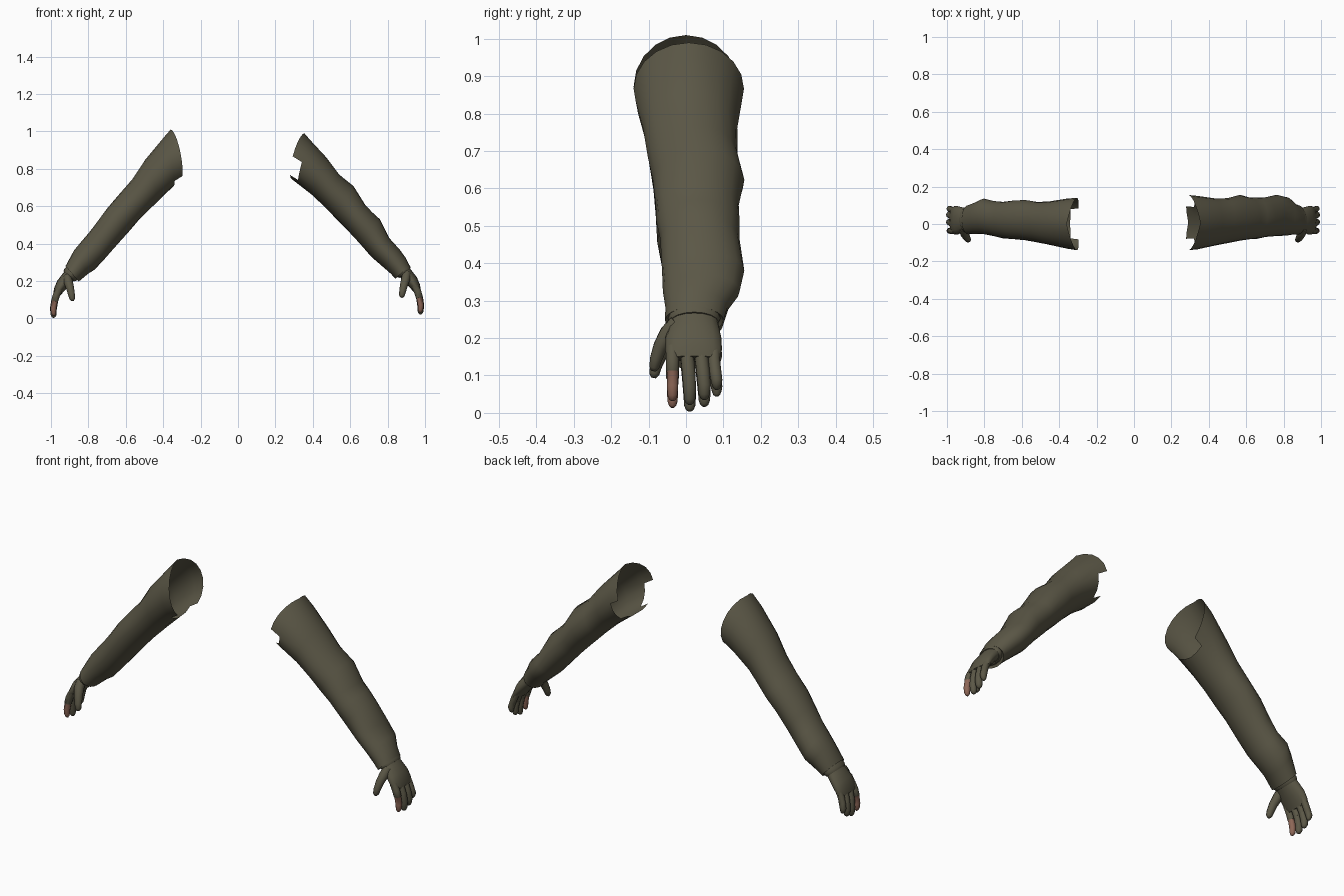
import bpy, bmesh, math
from mathutils import Vector

if "Cube" in bpy.data.objects:
    bpy.data.objects.remove(bpy.data.objects["Cube"])


def material(name, rgb):
    m = bpy.data.materials.new(name)
    m.diffuse_color = (*rgb, 1)
    m.use_nodes = True
    m.node_tree.nodes["Principled BSDF"].inputs["Base Color"].default_value = m.diffuse_color
    return m


OLIVE = material("olive cloth", (0.105, 0.096, 0.062))
SKIN = material("bare skin", (0.27, 0.135, 0.095))
SEG = 20
Y = Vector((0, 1, 0))


def loft(name, rings, caps=(True, True), skip=None, skin_below=None, angle=45):
    """Skin a list of closed rings; skip(ring, segment) leaves a gap."""
    bm = bmesh.new()
    vs = [[bm.verts.new(p) for p in r] for r in rings]
    n = len(rings[0])
    for i in range(len(vs) - 1):
        for j in range(n):
            if skip and skip(i, j):
                continue
            k = (j + 1) % n
            f = bm.faces.new((vs[i][j], vs[i][k], vs[i + 1][k], vs[i + 1][j]))
    if caps[0]:
        bm.faces.new(vs[0][::-1])
    if caps[1]:
        bm.faces.new(vs[-1])
    loose = [v for v in bm.verts if not v.link_faces]
    bmesh.ops.delete(bm, geom=loose, context='VERTS')
    bmesh.ops.recalc_face_normals(bm, faces=bm.faces)
    for f in bm.faces:
        f.smooth = True
        if skin_below and f.calc_center_median().z < skin_below:
            f.material_index = 1
    me = bpy.data.meshes.new(name)
    bm.to_mesh(me)
    bm.free()
    me.materials.append(OLIVE)
    me.materials.append(SKIN)
    ob = bpy.data.objects.new(name, me)
    bpy.context.collection.objects.link(ob)
    bpy.ops.object.select_all(action='DESELECT')
    ob.select_set(True)
    bpy.context.view_layer.objects.active = ob
    bpy.ops.object.shade_smooth_by_angle(angle=math.radians(angle))
    return ob


def sleeve(name, side, table, gap):
    """Each row: upper x, z, lower x, z, front y, back y."""
    rings = []
    for i, (ox, oz, lx, lz, y0, y1) in enumerate(table):
        top, low = Vector((ox, 0, oz)), Vector((lx, 0, lz))
        mid, half = (top + low) / 2, (top - low) / 2
        bow = (0.03, 0.012)[i] if i < 2 else 0
        ring = []
        for j in range(SEG):
            a = 2 * math.pi * j / SEG
            fold = 1 + 0.018 * math.sin(3 * a + 2.1 * i) * (2 < i < len(table) - 2)
            p = mid + half * math.cos(a) * fold
            p.y = (y0 + y1) / 2 + (y1 - y0) / 2 * math.sin(a) * fold
            p.x = (p.x - bow * abs(math.sin(a))) * side
            ring.append(p)
        rings.append(ring)

    def skip(i, j):
        return i == 0 and gap(math.cos(2 * math.pi * (j + 0.5) / SEG))
    loft(name, rings, caps=(False, True), skip=skip)


def tube(name, side, shift, path, n=10, skin_below=None):
    """Path rows: x, y, z, thickness radius, width radius."""
    pts = [Vector(r[:3]) for r in path]
    rings = []
    for i, p in enumerate(pts):
        t = (pts[min(i + 1, len(pts) - 1)] - pts[max(i - 1, 0)]).normalized()
        u = t.cross(Y).normalized()
        v = u.cross(t)
        ring = []
        for j in range(n):
            a = 2 * math.pi * j / n
            q = p + u * path[i][3] * math.cos(a) + v * path[i][4] * math.sin(a) + shift
            q.x *= side
            ring.append(q)
        rings.append(ring)
    loft(name, rings, skin_below=skin_below, angle=60)


# Sleeves with open shoulder ends
sleeve("sleeve_right", 1, [
    (.355, .99, .29, .743, -.14, .155),
    (.385, .955, .322, .718, -.135, .15),
    (.473, .86, .393, .663, -.115, .137),
    (.54, .77, .46, .60, -.10, .14),
    (.617, .706, .516, .54, -.09, .155),
    (.68, .61, .56, .50, -.082, .14),
    (.715, .57, .596, .46, -.078, .145),
    (.757, .53, .65, .40, -.07, .142),
    (.81, .43, .714, .33, -.065, .155),
    (.863, .37, .77, .28, -.06, .145),
    (.895, .325, .815, .24, -.056, .11),
    (.917, .283, .842, .212, -.056, .10),
    (.90, .28, .85, .235, -.04, .085),
], lambda c: -0.75 < c < -0.05)

sleeve("sleeve_left", -1, [
    (.36, 1.01, .31, .735, -.14, .14),
    (.395, .97, .342, .71, -.132, .136),
    (.495, .85, .42, .635, -.11, .12),
    (.564, .745, .473, .583, -.096, .12),
    (.63, .668, .53, .525, -.088, .127),
    (.70, .59, .58, .47, -.082, .125),
    (.75, .52, .65, .39, -.075, .12),
    (.794, .46, .71, .32, -.065, .122),
    (.84, .41, .767, .262, -.055, .135),
    (.876, .365, .80, .24, -.052, .12),
    (.922, .28, .852, .197, -.055, .10),
    (.905, .275, .86, .22, -.04, .085),
], lambda c: c < -0.85)

# Finger rows: name, base y, tip y, tip height
FINGERS = [("index", -.036, -.036, .032), ("middle", .004, .010, .022),
           ("ring", .042, .049, .035), ("little", .075, .082, .062)]

for label, side, shift in (("right", 1, Vector((0, 0, 0))),
                           ("left", -1, Vector((.01, 0, -.018)))):
    # Glove cuff, palm and thumb
    tube("glove_cuff_" + label, side, shift, [
        (.865, .022, .275, .043, .066), (.885, .022, .252, .046, .070),
        (.893, .022, .243, .040, .064)], 16)
    tube("glove_palm_" + label, side, shift, [
        (.875, .022, .265, .036, .060), (.903, .022, .232, .035, .066),
        (.930, .020, .200, .033, .075), (.950, .020, .168, .026, .076),
        (.960, .020, .145, .019, .070)], 16)
    tube("glove_thumb_" + label, side, shift, [
        (.902, -.022, .240, .022, .024), (.897, -.048, .212, .024, .024),
        (.887, -.068, .178, .021, .020), (.880, -.080, .145, .018, .017),
        (.876, -.085, .122, .015, .014), (.875, -.087, .112, .007, .007)])
    # Four fingers, the index one bare below the glove edge
    for finger, y0, y1, tip in FINGERS:
        bare = finger == "index"
        r = .0165 if finger == "little" else .0185
        s = r * 0.88 if bare else r
        edge = .112
        mid = (edge + tip) / 2
        rows = [(.945, y0, .175, r, r), (.961, y0, .142, r * 1.05, r),
                (.970, (y0 + y1) / 2, edge, r, r),
                (.9705, (y0 + y1) / 2, edge - .001, s, s),
                (.977, y1, mid, s * .97, s * .97),
                (.976, y1, tip + .016, s * .85, s * .85),
                (.974, y1, tip + .005, s * .6, s * .6),
                (.973, y1, tip, s * .25, s * .25)]
        tube(f"{finger}_finger_{label}", side, shift, rows, 10,
             edge + shift.z if bare else None)
